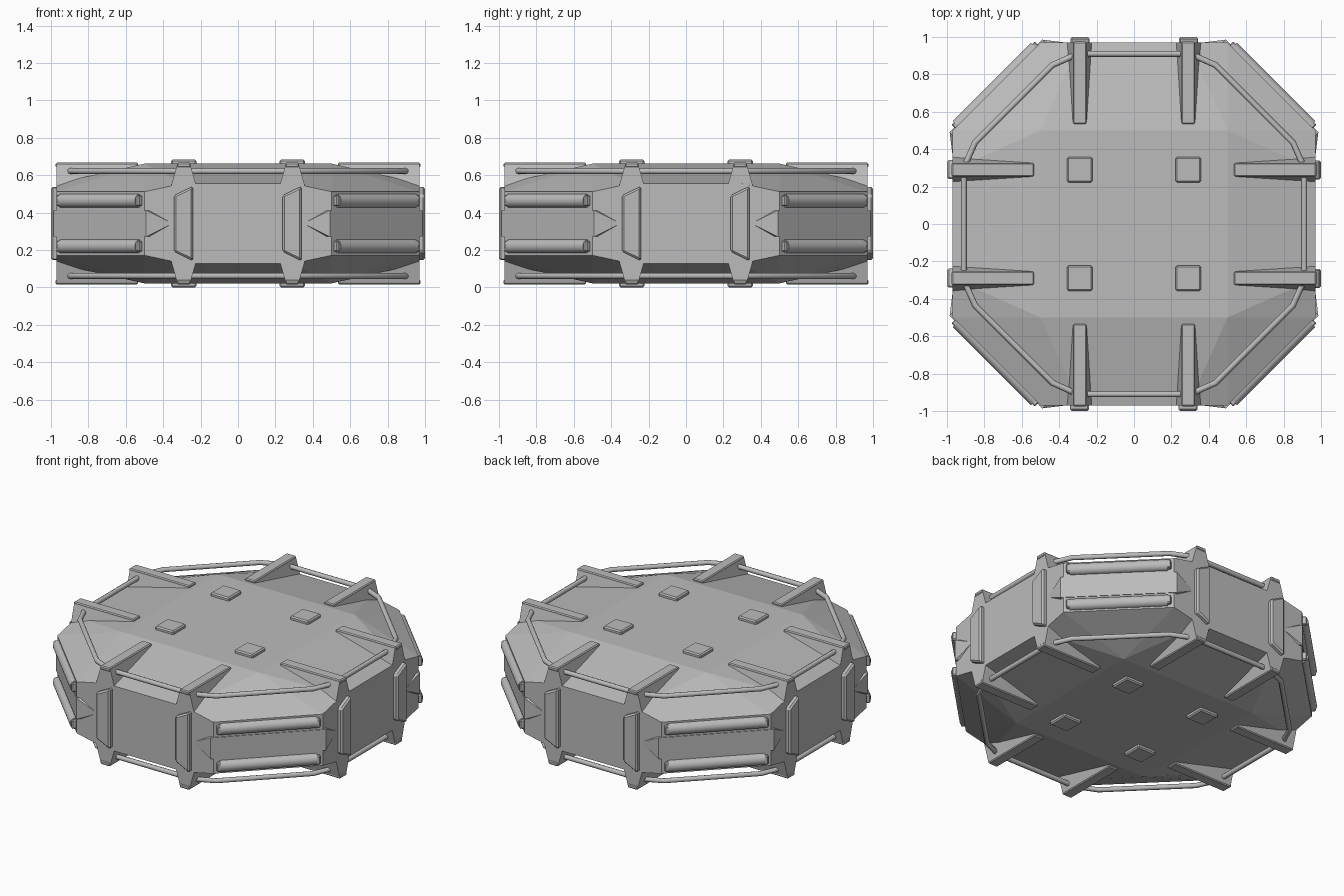
import bpy, bmesh, math
from mathutils import Matrix, Vector

old = bpy.data.objects.get("Cube")
if old:
    bpy.data.objects.remove(old)

MID = 0.342  # height of the symmetry plane
GREY = (0.5, 0.5, 0.5, 1)
metal = bpy.data.materials.new("grey metal")
metal.use_nodes = True
metal.diffuse_color = GREY
metal.node_tree.nodes["Principled BSDF"].inputs["Base Color"].default_value = GREY


def turn(k, offset=0):
    """Quarter turns about the vertical axis, in degrees plus an offset."""
    return Matrix.Rotation(math.radians(90 * k + offset), 4, 'Z')


def hull(bm, points, matrix=Matrix()):
    """Add a convex solid around the points."""
    verts = [bm.verts.new(matrix @ Vector(p)) for p in points]
    out = bmesh.ops.convex_hull(bm, input=verts)
    junk = [g for g in out["geom_interior"] if isinstance(g, bmesh.types.BMVert)]
    bmesh.ops.delete(bm, geom=junk, context='VERTS')


def box(x0, x1, y0, y1, z0, z1):
    return [(x, y, z) for x in (x0, x1) for y in (y0, y1) for z in (z0, z1)]


def finish(bm, name, smooth=False, bevel=0):
    bmesh.ops.dissolve_limit(bm, angle_limit=0.01, verts=bm.verts, edges=bm.edges)
    bmesh.ops.recalc_face_normals(bm, faces=bm.faces)
    mesh = bpy.data.meshes.new(name)
    bm.to_mesh(mesh)
    bm.free()
    if smooth:
        mesh.shade_smooth()
        mesh.set_sharp_from_angle(angle=math.radians(35))
    mesh.materials.append(metal)
    obj = bpy.data.objects.new(name, mesh)
    obj.location.z = MID
    bpy.context.collection.objects.link(obj)
    if bevel:
        mod = obj.modifiers.new("bevel", 'BEVEL')
        mod.width = bevel
        mod.segments = 1
    return obj


# Body: octagonal slab with sloping shoulders above and below
bm = bmesh.new()
pts = []
for k in range(4):
    for s in (-1, 1):
        pts.append(turn(k) @ Vector((0.5, 0.5, 0.32 * s)))
        for side in (-1, 1):
            pts.append(turn(k) @ Vector((0.29 * side, -0.97, 0.215 * s)))
            pts.append(turn(k) @ Vector((0.5 * side, -0.97, 0.17 * s)))
hull(bm, pts)
finish(bm, "body")

fins, strips, plates, pads = (bmesh.new() for _ in range(4))
for k in range(4):
    for x in (-0.29, 0.29):
        place = turn(k) @ Matrix.Translation((x, 0, 0))
        for s in (-1, 1):
            flip = place @ Matrix.Diagonal((1, 1, s, 1))
            # Wedge fin widening towards the rim
            hull(fins, [(w * e, -r, z) for e in (-1, 1) for w, r, z in (
                (0.036, 0.54, 0.312), (0.036, 0.97, 0.312), (0.04, 0.54, 0.285),
                (0.068, 0.97, 0.2), (0.068, 0.9, 0.15), (0.05, 0.97, 0.15))], flip)
            # Raised strip along the fin
            hull(strips, box(-0.036, 0.036, -0.975, -0.535, 0.3, 0.325), flip)
            # Square pad
            hull(pads, box(-0.068, 0.068, -0.358, -0.222, 0.31, 0.342), flip)
        # Upright tapered bumper plate
        hull(plates, [(u, y, h * s) for y in (-1.0, -0.96) for s in (-1, 1)
                      for u, h in ((-0.052, 0.15), (0.05, 0.2))], place)
finish(fins, "fins")
finish(strips, "fin_strips", bevel=0.006)
finish(pads, "square_pads", bevel=0.008)
finish(plates, "bumper_plates", bevel=0.01)

# Diagonal sides: pointed panel between two rounded bars
panels, bars, ends = (bmesh.new() for _ in range(3))
arc = [math.pi * i / 12 for i in range(13)]
for k in range(4):
    place = turn(k, 45)
    hull(panels, [(0.437 * e, -0.932, 0) for e in (-1, 1)]
         + box(-0.35, 0.35, -1.044, -0.95, -0.07, 0.07), place)
    for s in (-1, 1):
        z = 0.122 * s
        hull(bars, [(u, -1.038 - 0.036 * math.sin(a), z + 0.037 * math.cos(a))
                    for u in (-0.295, 0.295) for a in arc]
             + box(-0.295, 0.295, -1.038, -1.02, z - 0.037, z + 0.037), place)
        for e in (-1, 1):
            hull(ends, box(0.28 * e, 0.315 * e, -1.066, -1.02, z - 0.028, z + 0.028), place)
finish(panels, "diagonal_panels")
finish(bars, "rounded_bars", smooth=True)
finish(ends, "bar_ends", bevel=0.006)

# Hand rails threaded through the fins, above and below
curve = bpy.data.curves.new("rails", 'CURVE')
curve.dimensions = '3D'
curve.bevel_depth = 0.016
curve.bevel_resolution = 2
curve.use_fill_caps = True
straight = [(-0.27, -0.91), (0.27, -0.91)]
corner = [(0.3, -0.91), (0.435, -0.85), (0.85, -0.435), (0.91, -0.3)]
for k in range(4):
    for s in (-1, 1):
        for path in (straight, corner):
            spline = curve.splines.new('POLY')
            spline.points.add(len(path) - 1)
            for point, (x, y) in zip(spline.points, path):
                point.co = (*(turn(k) @ Vector((x, y, 0.28 * s))), 1)
            spline.use_smooth = True
curve.materials.append(metal)
rails = bpy.data.objects.new("rails", curve)
rails.location.z = MID
bpy.context.collection.objects.link(rails)
